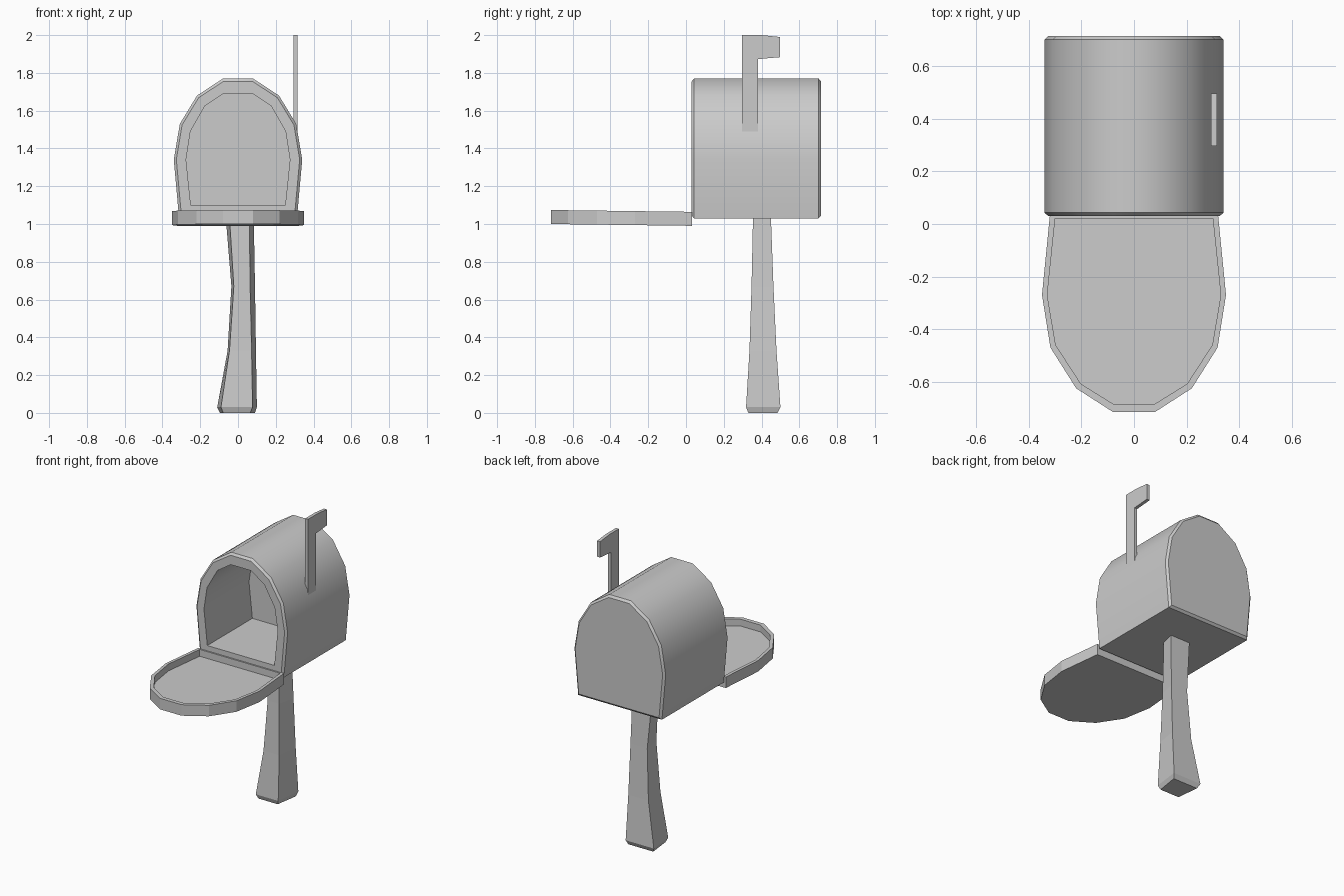
import bpy, bmesh
from mathutils import Vector

if "Cube" in bpy.data.objects:
    bpy.data.objects.remove(bpy.data.objects["Cube"])


def mirror(half):
    """Full outline from a right-hand half profile listed bottom to top."""
    return half + [(-x, v) for x, v in reversed(half)]


def loft(name, rings, smooth=None):
    """Skin a list of equal-length point rings and cap both ends."""
    bm = bmesh.new()
    loops = [[bm.verts.new(p) for p in ring] for ring in rings]
    for a, b in zip(loops, loops[1:]):
        n = len(a)
        for i in range(n):
            j = (i + 1) % n
            bm.faces.new((a[i], a[j], b[j], b[i]))
    bm.faces.new(loops[0][::-1])
    bm.faces.new(loops[-1])
    bmesh.ops.recalc_face_normals(bm, faces=bm.faces)
    mesh = bpy.data.meshes.new(name)
    bm.to_mesh(mesh)
    bm.free()
    ob = bpy.data.objects.new(name, mesh)
    bpy.context.collection.objects.link(ob)
    if smooth:
        bpy.ops.object.select_all(action='DESELECT')
        ob.select_set(True)
        bpy.context.view_layer.objects.active = ob
        bpy.ops.object.shade_smooth_by_angle(angle=smooth)
    return ob


# Box body: arched shell with bevelled ends and a hollow front
outer = mirror([(0.312, 1.03), (0.34, 1.34), (0.308, 1.53), (0.217, 1.68), (0.08, 1.77)])
inner = mirror([(0.25, 1.10), (0.275, 1.34), (0.252, 1.49), (0.175, 1.625), (0.075, 1.692)])


def upright(profile, y, s=1.0):
    return [(x * s, y, 1.4 + (z - 1.4) * s) for x, z in profile]


loft("box_body", [
    upright(outer, 0.715, 0.96),
    upright(outer, 0.702),
    upright(outer, 0.043),
    upright(outer, 0.03, 0.96),
    upright(inner, 0.03),
    upright(inner, 0.51),
], smooth=0.7)

# Open door: shallow tray, tilted a touch down towards the hinge
door_out = mirror([(0.32, 0.033), (0.35, -0.27), (0.318, -0.47), (0.22, -0.625), (0.08, -0.715)])
door_in = mirror([(0.30, 0.02), (0.33, -0.27), (0.298, -0.46), (0.202, -0.608), (0.075, -0.687)])


def flat(profile, z):
    return [(x, y, z - 0.013 * (y + 0.715)) for x, y in profile]


loft("door", [flat(door_out, 1.0), flat(door_out, 1.074),
              flat(door_in, 1.074), flat(door_in, 1.028)])


# Post: crooked four-sided timber, narrower at the front
def post_ring(z, y0, y1, f0, f1, b0, b1):
    return [(f0, y0, z), (f1, y0, z), (b1, y1, z), (b0, y1, z)]


loft("post", [
    post_ring(0.0, 0.33, 0.485, -0.078, 0.065, -0.095, 0.09),
    post_ring(0.03, 0.318, 0.50, -0.09, 0.077, -0.11, 0.10),
    post_ring(0.33, 0.336, 0.479, -0.045, 0.072, -0.055, 0.095),
    post_ring(0.67, 0.347, 0.463, -0.022, 0.064, -0.035, 0.09),
    post_ring(1.05, 0.355, 0.449, -0.046, 0.06, -0.066, 0.083),
])

# Signal flag: thin plate with an offset head
flag = [(0.297, 1.485), (0.38, 1.485), (0.38, 1.873), (0.497, 1.883),
        (0.497, 1.99), (0.40, 2.0), (0.297, 2.0)]
loft("flag", [[(x, y, z) for y, z in flag] for x in (0.293, 0.315)])
